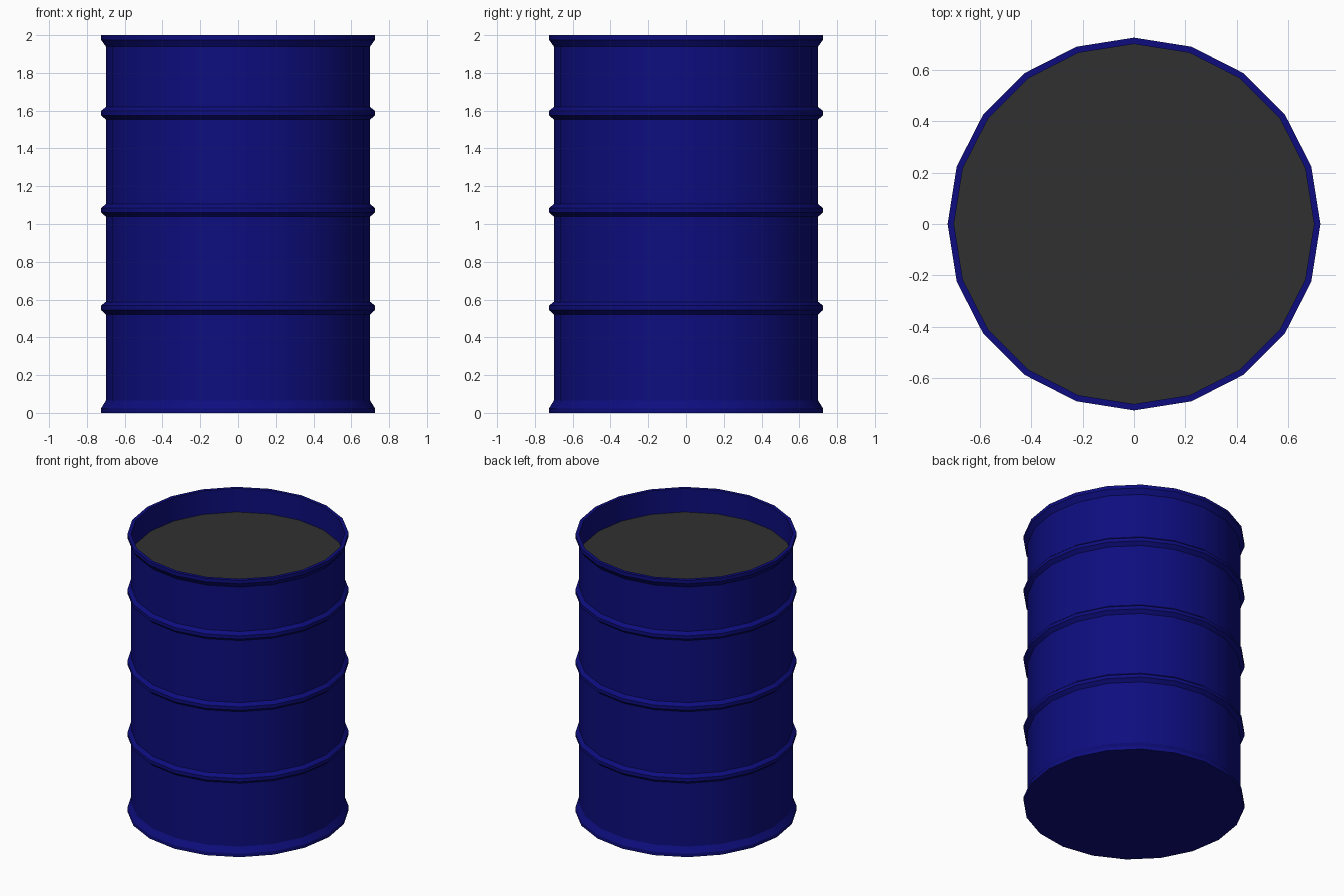
import bpy, bmesh
from math import cos, sin, tau

if "Cube" in bpy.data.objects:
    bpy.data.objects.remove(bpy.data.objects["Cube"])

SIDES, R, RIM, TOP, LID_Z = 20, 0.70, 0.725, 2.0, 1.83


def material(name, rgb):
    m = bpy.data.materials.new(name)
    m.diffuse_color = (*rgb, 1)
    m.use_nodes = True
    m.node_tree.nodes["Principled BSDF"].inputs["Base Color"].default_value = m.diffuse_color
    return m


def ring(bm, r, z):
    return [bm.verts.new((r * cos(tau * i / SIDES), r * sin(tau * i / SIDES), z))
            for i in range(SIDES)]


def finish(name, bm, mat):
    me = bpy.data.meshes.new(name)
    bm.to_mesh(me)
    bm.free()
    ob = bpy.data.objects.new(name, me)
    bpy.context.collection.objects.link(ob)
    me.materials.append(mat)
    bpy.ops.object.select_all(action='DESELECT')
    ob.select_set(True)
    bpy.context.view_layer.objects.active = ob
    bpy.ops.object.shade_smooth_by_angle(angle=0.5)


# Drum wall: flared foot, three ribs, flared rim, inner wall down to the lid
profile = [(RIM, 0), (RIM, 0.025), (R, 0.065)]
for z in (0.522, 1.039, 1.553):
    profile += [(R, z), (RIM, z + 0.022), (RIM, z + 0.046), (R, z + 0.066)]
profile += [(R, 1.94), (RIM, 1.975), (RIM, TOP), (R, TOP), (R, LID_Z)]

bm = bmesh.new()
rings = [ring(bm, r, z) for r, z in profile]
for a, b in zip(rings, rings[1:]):
    for i in range(SIDES):
        j = (i + 1) % SIDES
        bm.faces.new((a[i], a[j], b[j], b[i]))
bm.faces.new(rings[0][::-1])  # base
finish("drum_body", bm, material("navy_paint", (0.004, 0.004, 0.21)))

# Recessed lid
bm = bmesh.new()
bm.faces.new(ring(bm, R, LID_Z))
finish("recessed_lid", bm, material("dark_grey", (0.03, 0.03, 0.03)))
